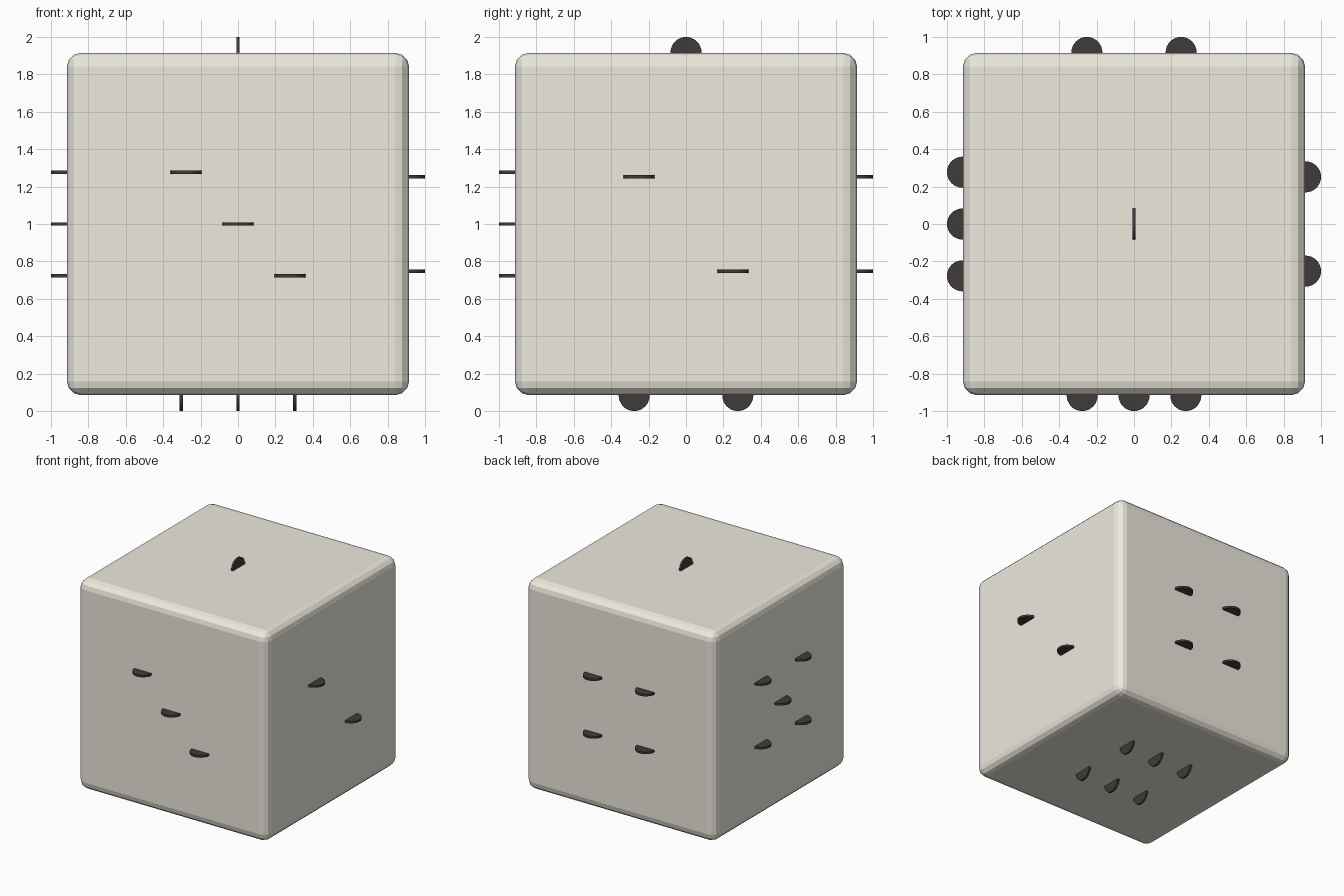
import bpy
from math import pi

if "Cube" in bpy.data.objects:
    bpy.data.objects.remove(bpy.data.objects["Cube"])


def material(name, rgb):
    m = bpy.data.materials.new(name)
    m.diffuse_color = (*rgb, 1)
    m.use_nodes = True
    m.node_tree.nodes["Principled BSDF"].inputs["Base Color"].default_value = m.diffuse_color
    return m


ivory = material("ivory", (0.85, 0.82, 0.73))
dark = material("dark", (0.05, 0.043, 0.043))

HALF = 0.915    # half side of the cube
D = 0.917       # distance of pip centres from the middle
RADIUS = 0.083
THICK = 0.018

# Die body with rounded edges
bpy.ops.mesh.primitive_cube_add(size=2 * HALF, location=(0, 0, 1))
body = bpy.context.object
body.name = "die_body"
body.data.materials.append(ivory)
bevel = body.modifiers.new("rounded_edges", "BEVEL")
bevel.width = 0.074
bevel.segments = 3


# Pip: thin disc standing half out of a face
def pip(name, x, y, z, upright=False):
    bpy.ops.mesh.primitive_cylinder_add(
        vertices=32, radius=RADIUS, depth=THICK, location=(x, y, 1 + z),
        rotation=(0, pi / 2 if upright else 0, 0))
    ob = bpy.context.object
    ob.name = name
    ob.data.materials.append(dark)
    bpy.ops.object.shade_smooth_by_angle()


A, B, C = 0.252, 0.277, 0.303
corners = [(-1, -1), (-1, 1), (1, -1), (1, 1)]

# One on top
pip("pip_top", 0, 0, D, True)

# Two on the right
for s in (-1, 1):
    pip("pip_right", D, s * A, -s * A)

# Three on the front
for s in (-1, 0, 1):
    pip("pip_front", s * B, -D, -s * B)

# Four on the back
for i, j in corners:
    pip("pip_back", i * A, D, j * A)

# Five on the left
for i, j in corners + [(0, 0)]:
    pip("pip_left", -D, i * B, j * B)

# Six underneath
for i in (-1, 0, 1):
    for j in (-1, 1):
        pip("pip_bottom", i * C, j * B, -D, True)
